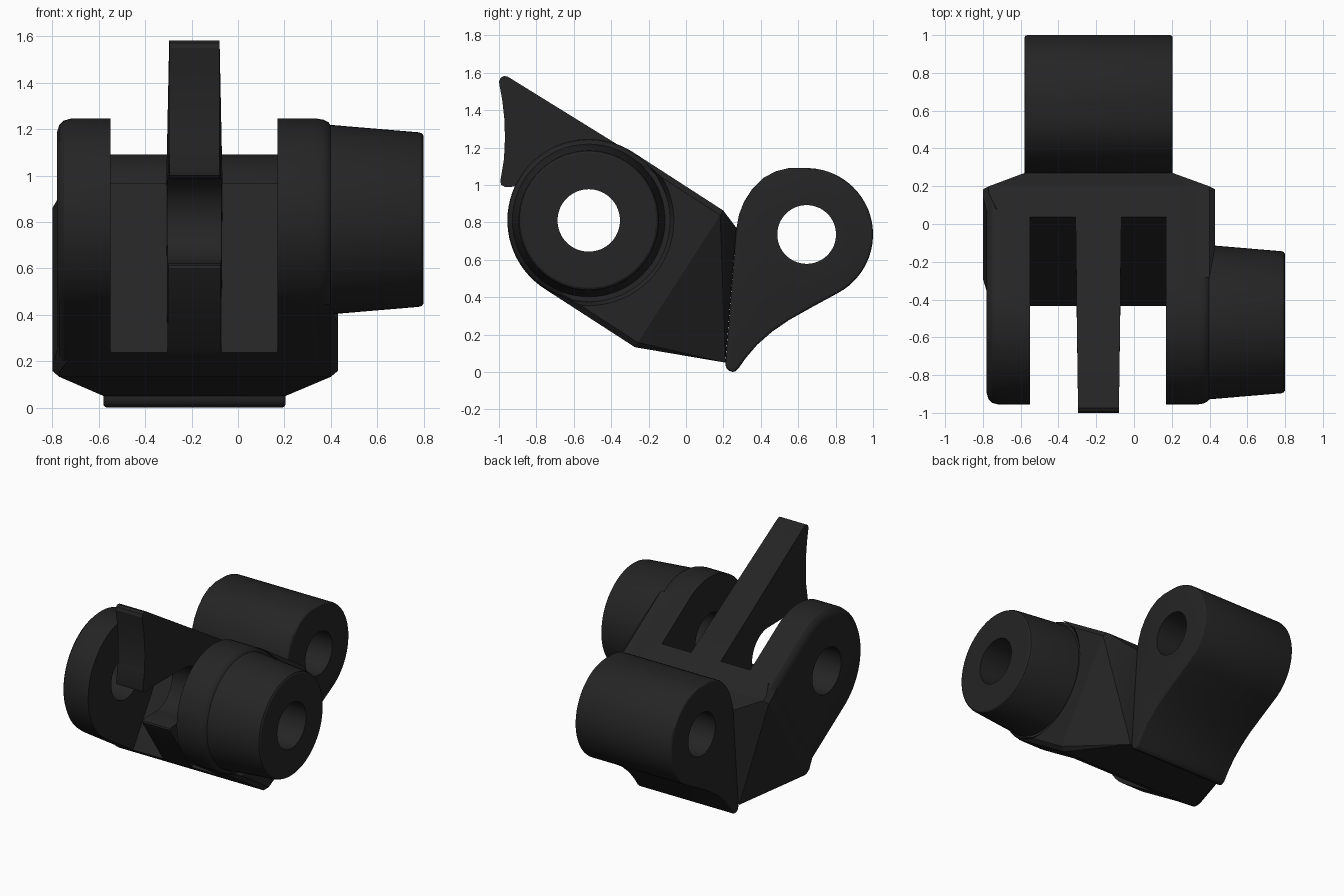
import bpy, bmesh, math

if "Cube" in bpy.data.objects:
    bpy.data.objects.remove(bpy.data.objects["Cube"])

mat = bpy.data.materials.new("matte black")
mat.diffuse_color = (0.018, 0.018, 0.018, 1)
mat.use_nodes = True
mat.node_tree.nodes["Principled BSDF"].inputs["Base Color"].default_value = mat.diffuse_color

# Arm frame: pivot axis, direction along the arm and its upward normal (y, z)
PIVOT, LUG = (-0.52, 0.81), (0.645, 0.735)
D, N = (0.84, -0.543), (0.543, 0.84)
R, END = 0.435, 0.575


def arm(s, t):
    """Arm coordinates to (y, z)."""
    return (PIVOT[0] + s * D[0] + t * N[0], PIVOT[1] + s * D[1] + t * N[1])


def finish(bm, name):
    bmesh.ops.recalc_face_normals(bm, faces=bm.faces)
    me = bpy.data.meshes.new(name)
    bm.to_mesh(me)
    bm.free()
    ob = bpy.data.objects.new(name, me)
    bpy.context.collection.objects.link(ob)
    me.materials.append(mat)
    return ob


def loft(name, sections):
    """Skin a list of (x, outline) sections and cap both ends."""
    bm = bmesh.new()
    rings = [[bm.verts.new((x, y, z)) for y, z in pts] for x, pts in sections]
    n = len(rings[0])
    for a, b in zip(rings, rings[1:]):
        for i in range(n):
            j = (i + 1) % n
            bm.faces.new((a[i], a[j], b[j], b[i]))
    bm.faces.new(rings[0])
    bm.faces.new(rings[-1])
    return finish(bm, name)


def hull(name, pts):
    bm = bmesh.new()
    for p in pts:
        bm.verts.new(p)
    bmesh.ops.convex_hull(bm, input=bm.verts[:])
    return finish(bm, name)


def circle(c, r, n=64):
    return [(c[0] + r * math.cos(2 * math.pi * i / n),
             c[1] + r * math.sin(2 * math.pi * i / n)) for i in range(n)]


def strip(r):
    """Round-ended arm outline with half width r."""
    pts = [arm(-r * math.sin(math.pi * i / 40), r * math.cos(math.pi * i / 40)) for i in range(41)]
    return pts + [arm(END, -r), arm(END, r)]


def hollow(rho, w):
    """Arm outline beyond the pivot, with a concave arc of radius rho."""
    m = math.asin(min(1, w / rho))
    pts = [arm(rho * math.cos(m - 2 * m * i / 32), rho * math.sin(m - 2 * m * i / 32))
           for i in range(33)]
    return pts + [arm(END, -w), arm(END, w)]


def section(s, x0, x1, w, c=0.03):
    """Chamfered rectangular cross-section of the arm at distance s."""
    out = []
    for t in (-1, 1):
        for x, k in ((x0, w - c), (x0 + c, w), (x1 - c, w), (x1, w - c)):
            out.append((x, *arm(s, t * k)))
    return out


def apply(ob, kind, **props):
    m = ob.modifiers.new(kind, kind)
    for k, v in props.items():
        setattr(m, k, v)
    bpy.context.view_layer.objects.active = ob
    bpy.ops.object.modifier_apply(modifier=m.name)


# Fork cheeks with rounded outer edges
left_cheek = loft("left_cheek", [(-0.55, strip(R)), (-0.72, strip(R)), (-0.75, strip(R - 0.008)),
                                 (-0.771, strip(R - 0.029)), (-0.78, strip(R - 0.06))])
right_cheek = loft("right_cheek", [(0.17, strip(R)), (0.34, strip(R)), (0.37, strip(R - 0.005)),
                                   (0.39, strip(R - 0.016)), (0.40, strip(R - 0.03))])
right_flare = loft("right_flare", [(0.30, hollow(R, R)), (0.40, hollow(R, R)),
                                   (0.43, hollow(0.455, 0.405))])
left_flare = hull("left_flare", section(END, -0.80, -0.56, R) + section(END - 0.04, -0.80, -0.56, R)
                  + section(END - 0.14, -0.778, -0.56, R, 0.05))

# Tapered boss on the right cheek
boss = loft("boss", [(0.36, circle(PIVOT, 0.412)), (0.40, circle(PIVOT, 0.408)),
                     (0.78, circle(PIVOT, 0.376)), (0.793, circle(PIVOT, 0.371)),
                     (0.80, circle(PIVOT, 0.36))])

# Solid bridge behind the slots
bridge = hull("bridge", [(x, *arm(s, t)) for x in (-0.60, 0.25) for s in (0.383, END)
                         for t in (-R, R)])

# Neck narrowing from the arm to the rear lug
neck = hull("neck", section(END, -0.80, 0.43, R)
            + [(x, y, z) for x in (-0.58, 0.205) for y, z in ((0.27, 0.77), (0.21, 0.05))])

# Rear lug
lug_profile = [(0.21, 0.04), (0.27, 0.77), (0.283, 0.84), (0.31, 0.91), (0.355, 0.98),
               (0.415, 1.038), (0.48, 1.073), (0.55, 1.09)]
lug_profile += [(LUG[0] + 0.355 * math.cos(math.radians(a)), LUG[1] + 0.355 * math.sin(math.radians(a)))
                for a in range(88, -63, -6)]
lug_profile += [(0.68, 0.35), (0.55, 0.277), (0.46, 0.215), (0.38, 0.145), (0.32, 0.075),
                (0.28, 0.018), (0.265, 0.004), (0.25, 0.0), (0.23, 0.006), (0.216, 0.02)]
rear_lug = loft("rear_lug", [(-0.58, lug_profile), (0.205, lug_profile)])
apply(rear_lug, "BEVEL", width=0.015, segments=3, limit_method='ANGLE', angle_limit=math.radians(60))

# Central open hook, thinner towards its tip
hook_profile = [arm(0.45, R), (-0.955, 1.58), (-0.975, 1.582), (-0.992, 1.572), (-1.0, 1.55),
                (-0.982, 1.45), (-0.971, 1.35), (-0.968, 1.25), (-0.973, 1.14), (-0.993, 1.02),
                (-0.988, 1.0), (-0.965, 0.988), (-0.93, 0.99), (-0.88, 1.0)]
hook_profile += [(PIVOT[0] + 0.19 * math.cos(math.radians(a)), PIVOT[1] + 0.19 * math.sin(math.radians(a)))
                 for a in range(90, -91, -6)]
hook_profile += [(-0.66, 0.62), (-0.676, 0.612), (-0.68, 0.6), (-0.67, 0.58),
                 arm(0.383, -R), arm(0.45, -R)]
hook = loft("hook", [(-0.31, hook_profile), (-0.07, hook_profile)])
for v in hook.data.vertices:
    half = 0.108 + 0.014 * min(1, v.co.y + 1)
    v.co.x = -0.188 + math.copysign(half, v.co.x + 0.19)

# Pin holes
pivot_cutter = loft("pivot_cutter", [(-1, circle(PIVOT, 0.167)), (1, circle(PIVOT, 0.167))])
lug_cutter = loft("lug_cutter", [(-1, circle(LUG, 0.157)), (1, circle(LUG, 0.157))])
for ob in (left_cheek, right_cheek, boss):
    apply(ob, "BOOLEAN", object=pivot_cutter, operation='DIFFERENCE', solver='EXACT')
apply(rear_lug, "BOOLEAN", object=lug_cutter, operation='DIFFERENCE', solver='EXACT')
for c in (pivot_cutter, lug_cutter):
    bpy.data.objects.remove(c)

# Smooth curved surfaces, keep edges crisp
for ob in list(bpy.context.scene.objects):
    bpy.ops.object.select_all(action='DESELECT')
    ob.select_set(True)
    bpy.context.view_layer.objects.active = ob
    bpy.ops.object.shade_smooth_by_angle(angle=math.radians(30))
